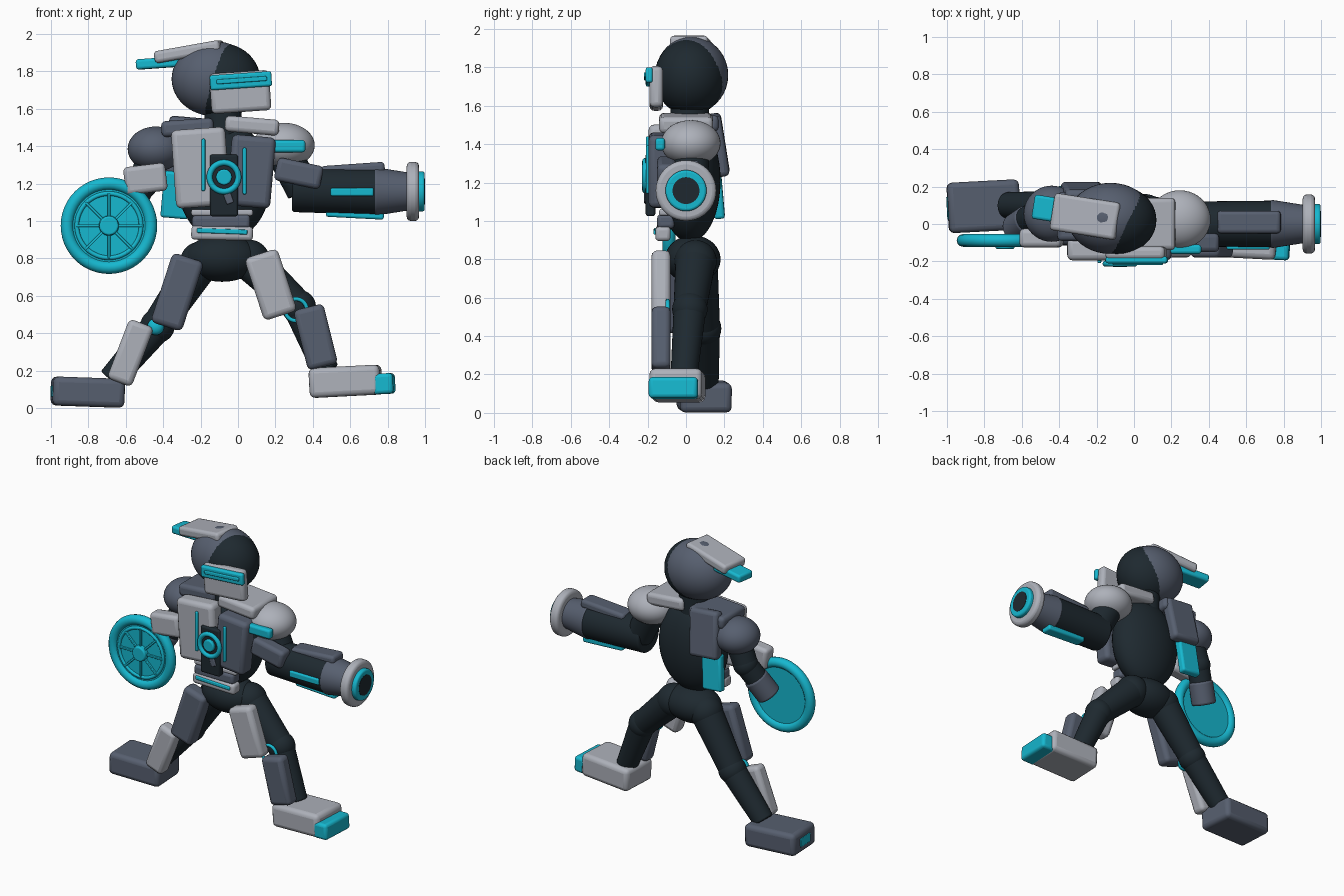
import bpy, math
from mathutils import Vector, Euler


def material(name, rgb):
    m = bpy.data.materials.new(name)
    m.diffuse_color = (*rgb, 1)
    return m


LIGHT = material("light grey", (0.42, 0.44, 0.49))
SLATE = material("slate grey", (0.095, 0.115, 0.16))
DARK = material("near black blue", (0.013, 0.022, 0.029))
CYAN = material("bright cyan", (0.008, 0.48, 0.63))


def finish(name, mat):
    ob = bpy.context.object
    ob.name = name
    ob.data.materials.append(mat)
    bpy.ops.object.shade_smooth_by_angle(angle=math.radians(40))
    return ob


def box(name, loc, size, mat, tilt=0, bevel=0.025, yaw=0, lean=0):
    """Rounded block; tilt is anticlockwise when seen from the front."""
    rot = [math.radians(a) for a in (lean, -tilt, yaw)]
    bpy.ops.mesh.primitive_cube_add(size=1, location=loc, rotation=rot)
    ob = bpy.context.object
    ob.scale = size
    bpy.ops.object.transform_apply(location=False, rotation=False, scale=True)
    mod = ob.modifiers.new("round", 'BEVEL')
    mod.width = min(bevel, min(size) * 0.4)
    mod.segments = 3
    return finish(name, mat)


def ball(name, loc, radii, mat):
    bpy.ops.mesh.primitive_uv_sphere_add(segments=40, ring_count=24, location=loc)
    bpy.context.object.scale = radii
    bpy.ops.object.transform_apply(location=False, rotation=False, scale=True)
    return finish(name, mat)


def tube(name, a, b, r1, r2, mat, bevel=0.0):
    a, b = Vector(a), Vector(b)
    d = b - a
    bpy.ops.mesh.primitive_cone_add(vertices=40, radius1=r1, radius2=r2, depth=d.length,
                                    location=(a + b) / 2,
                                    rotation=d.to_track_quat('Z', 'Y').to_euler())
    ob = bpy.context.object
    if bevel:
        mod = ob.modifiers.new("round", 'BEVEL')
        mod.width, mod.segments = bevel, 3
        mod.limit_method = 'ANGLE'
    return finish(name, mat)


def ring(name, loc, major, minor, mat, rot=(math.pi / 2, 0, 0)):
    bpy.ops.mesh.primitive_torus_add(location=loc, rotation=rot, major_radius=major,
                                     minor_radius=minor, major_segments=48, minor_segments=12)
    return finish(name, mat)


# Head: helmet shell, dark face, visor and crest
ball("helmet", (-0.125, 0.03, 1.76), (0.23, 0.19, 0.2), SLATE)
ball("face", (-0.09, 0.021, 1.75), (0.21, 0.185, 0.2), DARK)
box("face_guard", (0.012, -0.155, 1.69), (0.32, 0.07, 0.215), LIGHT, 4)
box("visor", (0.015, -0.192, 1.75), (0.33, 0.036, 0.08), CYAN, 4, 0.012)
box("visor_slot", (0.02, -0.209, 1.753), (0.27, 0.02, 0.025), CYAN, 4, 0.006)
box("crest", (-0.26, 0.04, 1.905), (0.36, 0.2, 0.065), LIGHT, 10, 0.02, yaw=-9)
box("crest_tip", (-0.42, 0.075, 1.845), (0.24, 0.13, 0.055), CYAN, 4, 0.015, yaw=-9)
tube("neck", (-0.08, 0.02, 1.42), (-0.08, 0.02, 1.62), 0.1, 0.1, DARK)

# Torso core and pelvis
ball("torso", (-0.075, 0.02, 1.21), (0.25, 0.16, 0.32), DARK)
ball("pelvis", (-0.085, 0.035, 0.8), (0.2, 0.145, 0.125), DARK)

# Chest armour
box("chest_plate_left", (-0.2, -0.135, 1.285), (0.29, 0.12, 0.42), LIGHT, 4, 0.03)
box("chest_plate_right", (0.07, -0.135, 1.265), (0.235, 0.12, 0.38), SLATE, -5, 0.03)
box("chest_strip_left", (-0.185, -0.197, 1.3), (0.02, 0.025, 0.28), CYAN, 0, 0.008)
box("chest_strip_right", (0.035, -0.197, 1.267), (0.02, 0.025, 0.25), CYAN, 0, 0.008)
box("chest_core_plate", (-0.075, -0.185, 1.19), (0.15, 0.05, 0.33), DARK, 0, 0.012)
box("core_latch", (-0.05, -0.208, 1.12), (0.04, 0.02, 0.055), SLATE, 20, 0.006)
ring("core_ring", (-0.075, -0.212, 1.235), 0.077, 0.016, CYAN)
tube("core_lens", (-0.075, -0.19, 1.235), (-0.075, -0.23, 1.235), 0.042, 0.042, CYAN, 0.008)
box("collar_right", (0.075, -0.0, 1.51), (0.29, 0.28, 0.085), LIGHT, -5)
box("collar_left", (-0.27, 0.04, 1.5), (0.28, 0.26, 0.085), SLATE, 4)

# Back fin on the left
box("back_fin", (-0.27, 0.165, 1.395), (0.22, 0.08, 0.32), SLATE, -5, 0.025, lean=9)
box("back_fin_tip", (-0.33, 0.165, 1.14), (0.15, 0.055, 0.25), CYAN, -5, 0.015, lean=5)

# Belt
box("waist_trim", (-0.085, -0.1, 1.045), (0.33, 0.08, 0.035), LIGHT, 0, 0.012)
box("belt", (-0.09, -0.105, 0.995), (0.31, 0.09, 0.075), SLATE, 1, 0.02)
box("buckle", (-0.085, -0.12, 0.935), (0.33, 0.08, 0.075), LIGHT, -1, 0.02)
box("buckle_strip", (-0.085, -0.16, 0.945), (0.27, 0.018, 0.025), CYAN, -2, 0.006)

# Shoulders
ball("shoulder_right", (0.245, 0.025, 1.405), (0.165, 0.155, 0.12), LIGHT)
ball("shoulder_left", (-0.44, 0.055, 1.385), (0.15, 0.15, 0.12), SLATE)
box("shoulder_stripe", (0.27, -0.135, 1.4), (0.18, 0.05, 0.065), CYAN, 0, 0.015)

# Right arm ending in a cannon along x
tube("upper_arm_right", (0.24, 0.03, 1.38), (0.35, 0.02, 1.16), 0.095, 0.09, DARK)
box("elbow_guard_right", (0.325, -0.1, 1.255), (0.25, 0.1, 0.125), SLATE, -12)
CZ = 1.158
tube("cannon_barrel", (0.29, 0, CZ + 0.01), (0.76, 0, CZ), 0.12, 0.125, DARK, 0.015)
tube("cannon_collar", (0.73, 0, CZ), (0.92, 0, CZ), 0.13, 0.1, SLATE, 0.01)
tube("muzzle_flange", (0.902, 0, CZ), (0.968, 0, CZ), 0.158, 0.158, LIGHT, 0.022)
tube("muzzle_glow", (0.95, 0, CZ), (0.998, 0, CZ), 0.107, 0.107, CYAN, 0.012)
tube("muzzle_bore", (0.99, 0, CZ), (1.0, 0, CZ), 0.07, 0.07, DARK)
box("cannon_top_plate", (0.615, 0.01, 1.275), (0.34, 0.12, 0.06), SLATE, 4, 0.02)
box("cannon_side_strip", (0.61, -0.122, 1.155), (0.23, 0.03, 0.045), CYAN, 0, 0.01)
box("cannon_under_strip", (0.625, 0.01, 1.035), (0.31, 0.08, 0.04), CYAN, -3, 0.012)

# Left arm
elbow, hand = (-0.51, 0.06, 1.2), (-0.625, -0.02, 1.0)
tube("upper_arm_left", (-0.44, 0.06, 1.38), elbow, 0.085, 0.08, DARK)
ball("elbow_left", elbow, (0.082,) * 3, DARK)
tube("forearm_left", elbow, hand, 0.075, 0.075, DARK)
tube("hand_left", (-0.56, 0.025, 1.11), (-0.635, -0.027, 0.98), 0.082, 0.082, SLATE, 0.015)
box("forearm_guard_left", (-0.495, -0.075, 1.225), (0.225, 0.1, 0.15), LIGHT, 7)

# Round spoked shield
S = Vector((-0.69, -0.088, 0.975))
tube("shield_disc", S + Vector((0, 0.015, 0)), S - Vector((0, 0.012, 0)), 0.215, 0.215, CYAN)
ring("shield_rim", S, 0.224, 0.034, CYAN)
ring("shield_inner_ring", S - Vector((0, 0.012, 0)), 0.172, 0.012, CYAN)
tube("shield_hub", S, S - Vector((0, 0.045, 0)), 0.055, 0.05, CYAN, 0.008)
for i in range(8):
    a = i * math.pi / 4
    p = S + Vector((0.11 * math.cos(a), -0.016, 0.11 * math.sin(a)))
    box("shield_spoke", p, (0.13, 0.02, 0.014), CYAN, math.degrees(a), 0.004)


# Legs: thigh, knee, shin and ankle run through four joints
def leg(side, hip, knee, ankle):
    ball("hip_" + side, hip, (0.11,) * 3, DARK)
    tube("thigh_" + side, hip, knee, 0.105, 0.085, DARK)
    ball("knee_" + side, knee, (0.092,) * 3, DARK)
    tube("shin_" + side, knee, ankle, 0.085, 0.07, DARK, 0.01)


leg("left", (-0.2, 0.06, 0.78), (-0.43, 0.092, 0.44), (-0.68, 0.1, 0.15))
leg("right", (0.06, 0.05, 0.79), (0.325, 0.02, 0.54), (0.47, -0.01, 0.2))
box("thigh_guard_left", (-0.325, -0.06, 0.62), (0.175, 0.11, 0.39), SLATE, -18, 0.03)
box("thigh_guard_right", (0.175, -0.13, 0.66), (0.185, 0.1, 0.35), LIGHT, 18, 0.03)
box("shin_guard_left", (-0.575, -0.01, 0.295), (0.14, 0.1, 0.34), LIGHT, -21, 0.028)
box("shin_guard_right", (0.415, -0.13, 0.38), (0.165, 0.1, 0.33), SLATE, 14, 0.028)
ball("knee_light_left", (-0.44, -0.005, 0.435), (0.045, 0.035, 0.045), CYAN)
ring("knee_ring_right", (0.31, -0.095, 0.525), 0.058, 0.011, CYAN)

# Feet
box("foot_left", (-0.803, 0.095, 0.085), (0.385, 0.27, 0.155), SLATE, -2, 0.03, yaw=3)
box("foot_left_light", (-0.994, 0.085, 0.09), (0.012, 0.12, 0.06), CYAN, -2, 0.004, yaw=3)
box("foot_right", (0.575, -0.045, 0.143), (0.38, 0.275, 0.16), LIGHT, 3, 0.03, yaw=-3)
box("foot_right_toe", (0.78, -0.065, 0.13), (0.11, 0.255, 0.11), CYAN, 3, 0.02, yaw=-3)
